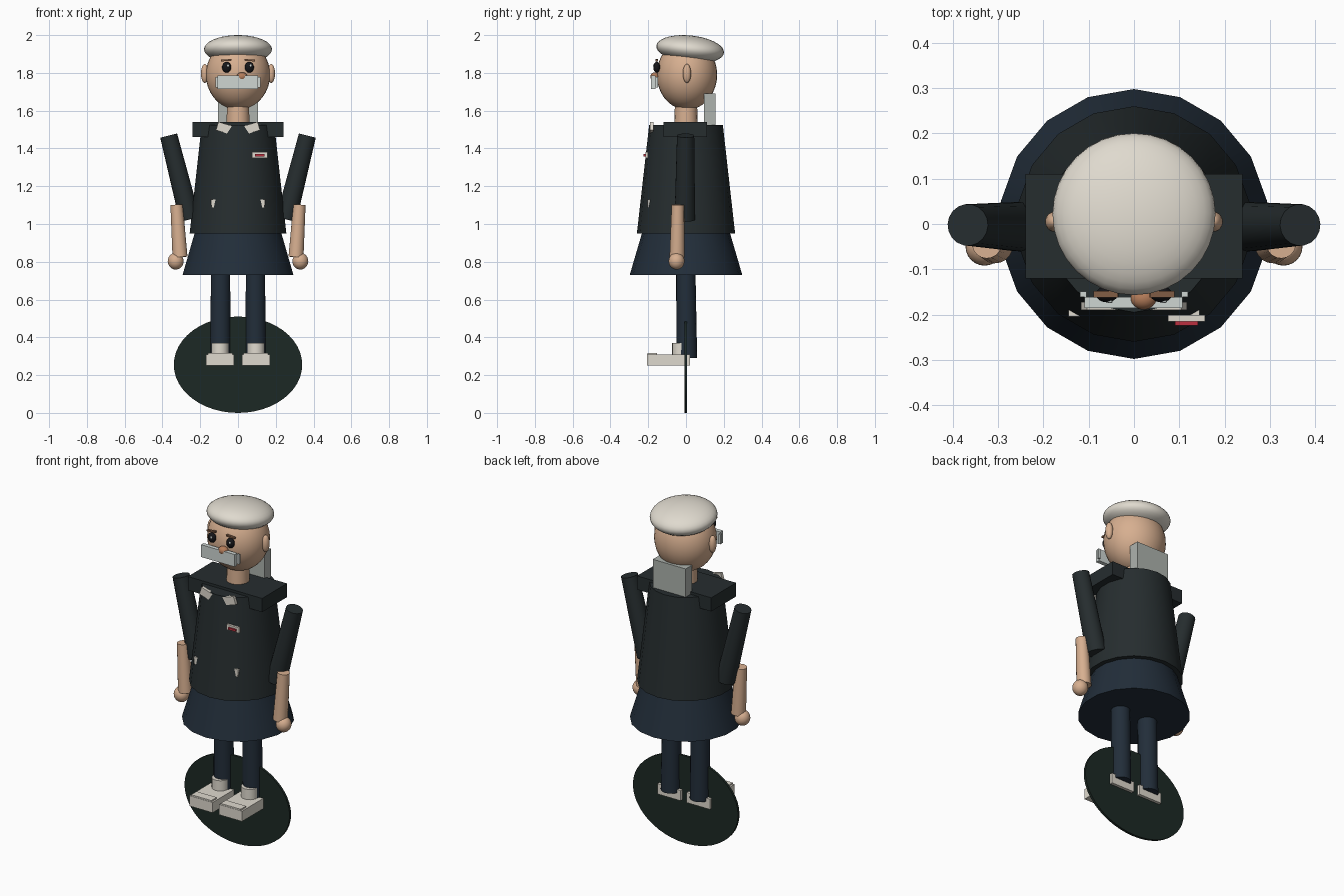
import bpy, bmesh, math
from mathutils import Vector, Matrix

if "Cube" in bpy.data.objects:
    bpy.data.objects.remove(bpy.data.objects["Cube"])


def material(name, rgb):
    m = bpy.data.materials.new(name)
    m.diffuse_color = (*rgb, 1)
    m.use_nodes = True
    m.node_tree.nodes["Principled BSDF"].inputs["Base Color"].default_value = m.diffuse_color
    return m


SKIN = material("skin", (0.68, 0.43, 0.28))
JACKET = material("jacket_cloth", (0.019, 0.026, 0.028))
SKIRT = material("skirt_cloth", (0.016, 0.027, 0.042))
DISC = material("disc_green", (0.012, 0.022, 0.018))
CREAM = material("cream", (0.74, 0.70, 0.62))
PALE = material("pale_grey", (0.62, 0.67, 0.65))
GREY = material("pack_grey", (0.42, 0.45, 0.42))
BLACK = material("eye_black", (0.008, 0.008, 0.01))
BROWN = material("brow_brown", (0.22, 0.11, 0.06))
NOSE = material("nose_brown", (0.45, 0.20, 0.10))
RED = material("badge_red", (0.5, 0.03, 0.05))


def finish(name, bm, matrix, mat, smooth=True):
    bmesh.ops.recalc_face_normals(bm, faces=bm.faces)
    bmesh.ops.transform(bm, matrix=matrix, verts=bm.verts)
    me = bpy.data.meshes.new(name)
    bm.to_mesh(me)
    bm.free()
    ob = bpy.data.objects.new(name, me)
    bpy.context.collection.objects.link(ob)
    me.materials.append(mat)
    if smooth:
        bpy.ops.object.select_all(action='DESELECT')
        ob.select_set(True)
        bpy.context.view_layer.objects.active = ob
        bpy.ops.object.shade_smooth_by_angle(angle=math.radians(35))
    return ob


def box(name, loc, size, mat, tilt=0):
    bm = bmesh.new()
    bmesh.ops.create_cube(bm, size=1)
    m = Matrix.Translation(loc) @ Matrix.Rotation(math.radians(tilt), 4, 'Y') @ Matrix.Diagonal((*size, 1))
    return finish(name, bm, m, mat, False)


def ball(name, loc, radii, mat, tilt=0, seg=24, rings=14):
    bm = bmesh.new()
    bmesh.ops.create_uvsphere(bm, u_segments=seg, v_segments=rings, radius=1)
    m = Matrix.Translation(loc) @ Matrix.Rotation(math.radians(tilt), 4, 'X') @ Matrix.Diagonal((*radii, 1))
    return finish(name, bm, m, mat)


def tube(name, a, b, r1, r2, mat, sides=18):
    """Capped cone from point a (radius r1) to point b (radius r2)."""
    a, b = Vector(a), Vector(b)
    d = b - a
    bm = bmesh.new()
    bmesh.ops.create_cone(bm, cap_ends=True, segments=sides, radius1=r1, radius2=r2, depth=d.length)
    rot = Matrix() if d.xy.length < 1e-6 and d.z > 0 else d.to_track_quat('Z', 'Y').to_matrix().to_4x4()
    return finish(name, bm, Matrix.Translation((a + b) / 2) @ rot, mat)


# upright oval disc behind the feet
bm = bmesh.new()
bmesh.ops.create_cone(bm, cap_ends=True, segments=48, radius1=1, radius2=1, depth=1)
finish("oval_disc", bm, Matrix.Translation((0, -0.002, 0.255)) @ Matrix.Diagonal((0.34, 0.014, 0.255, 1))
       @ Matrix.Rotation(math.pi / 2, 4, 'X'), DISC)

# body
tube("skirt", (0, 0, 0.73), (0, 0, 0.955), 0.298, 0.232, SKIRT)
tube("torso", (0, 0, 0.95), (0, 0, 1.525), 0.26, 0.195, JACKET)
box("shoulder_yoke", (0, -0.005, 1.5), (0.48, 0.23, 0.08), JACKET)
box("back_collar", (0, 0.125, 1.595), (0.212, 0.06, 0.19), GREY)
box("badge", (0.116, -0.208, 1.366), (0.082, 0.014, 0.032), CREAM)
box("badge_stripe", (0.116, -0.219, 1.364), (0.05, 0.01, 0.012), RED)

# head
tube("neck", (0, 0, 1.5), (0, 0, 1.66), 0.063, 0.058, SKIN)
ball("head", (0, 0.005, 1.79), (0.17, 0.16, 0.185), SKIN, seg=32, rings=18)
ball("cap", (0, 0.022, 1.925), (0.18, 0.18, 0.073), CREAM, tilt=-6, seg=32, rings=18)
ball("nose", (0.021, -0.165, 1.78), (0.029, 0.024, 0.023), NOSE)
box("moustache_plate", (-0.001, -0.173, 1.75), (0.216, 0.024, 0.072), PALE)

# mirrored parts
for s, side in ((-1, "left"), (1, "right")):
    # face
    ball(side + "_ear", (s * 0.176, 0.005, 1.797), (0.02, 0.022, 0.05), SKIN)
    ball(side + "_eye", (s * 0.06, -0.155, 1.83), (0.024, 0.018, 0.029), BLACK)
    ball(side + "_eye_glint", (s * 0.06 + 0.007, -0.171, 1.838), (0.006, 0.004, 0.007), PALE, seg=10, rings=6)
    box(side + "_eyebrow", (s * 0.062, -0.155, 1.867), (0.054, 0.014, 0.009), BROWN, s * 4)
    box(side + "_moustache_tab", (s * 0.112, -0.155, 1.75), (0.014, 0.012, 0.056), PALE)
    # jacket details
    box(side + "_lapel", (s * 0.065, -0.181, 1.505), (0.095, 0.018, 0.046), CREAM, -s * 17)
    box(side + "_pocket_flap", (s * 0.1, -0.196, 1.112), (0.085, 0.016, 0.042), CREAM, s * 6)
    # arms
    tube(side + "_sleeve", (s * 0.255, -0.006, 1.025), (s * 0.367, -0.002, 1.468), 0.055, 0.046, JACKET)
    tube(side + "_forearm", (s * 0.307, -0.047, 0.825), (s * 0.325, -0.043, 1.102), 0.04, 0.033, SKIN)
    ball(side + "_hand", (s * 0.33, -0.05, 0.803), (0.042, 0.042, 0.044), SKIN)
    # legs and shoes
    tube(side + "_leg", (s * 0.094, 0.004, 0.29), (s * 0.092, -0.001, 0.76), 0.055, 0.051, SKIRT)
    tube(side + "_sock", (s * 0.095, -0.027, 0.29), (s * 0.095, -0.027, 0.37), 0.046, 0.046, CREAM)
    box(side + "_shoe", (s * 0.095, -0.092, 0.28), (0.15, 0.228, 0.06), CREAM)
    box(side + "_toe_cap", (s * 0.095, -0.179, 0.3), (0.13, 0.05, 0.036), CREAM)
